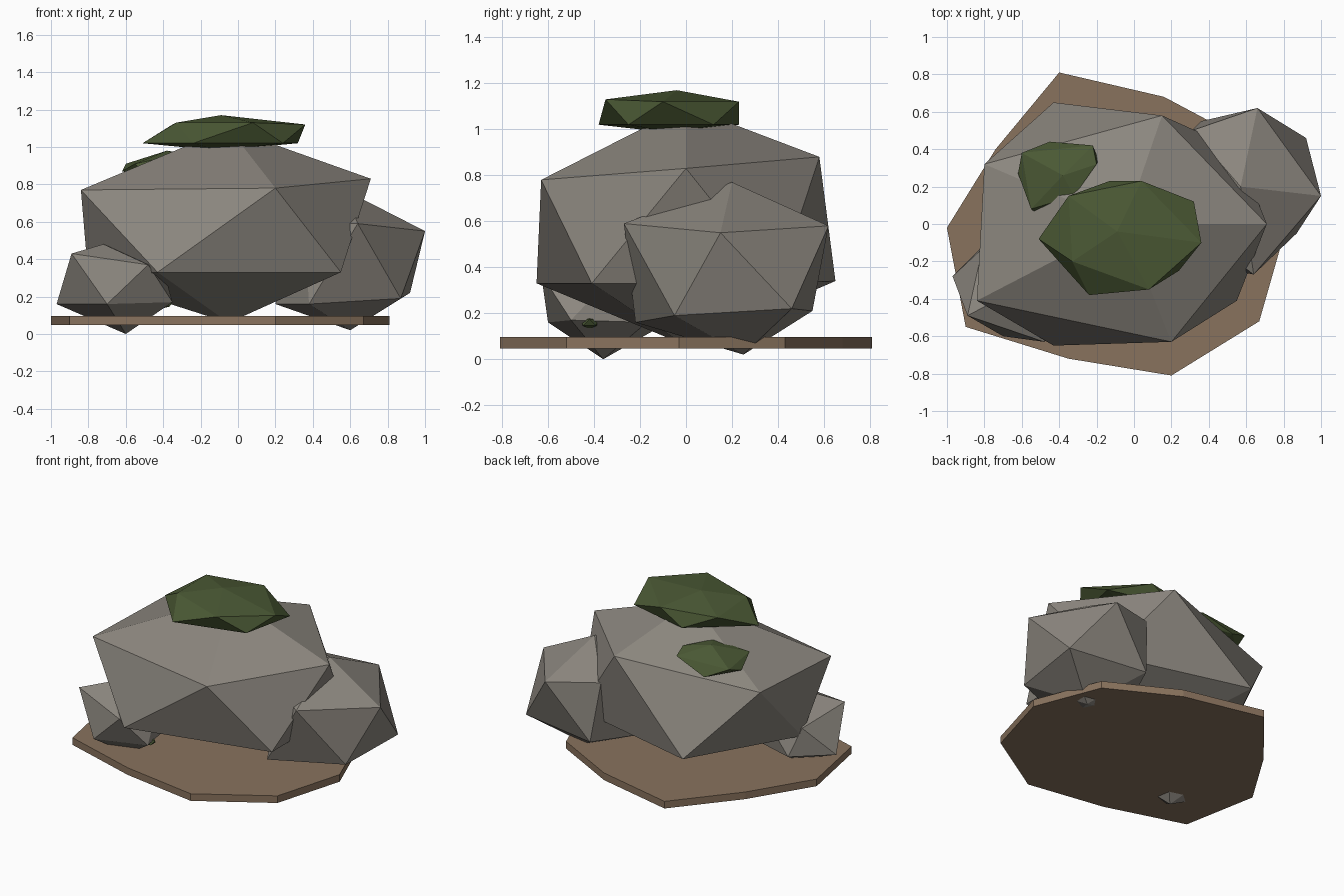
import bpy
import bmesh
from mathutils import Matrix, Vector

old_cube = bpy.data.objects.get("Cube")
if old_cube:
    bpy.data.objects.remove(old_cube, do_unlink=True)


def make_material(name, color):
    material = bpy.data.materials.new(name)
    material.use_nodes = True
    material.diffuse_color = (*color, 1)
    shader = material.node_tree.nodes["Principled BSDF"]
    shader.inputs["Base Color"].default_value = (*color, 1)
    shader.inputs["Roughness"].default_value = 0.9
    return material


stone = make_material("warm grey stone", (0.26, 0.24, 0.21))
earth = make_material("brown earth", (0.25, 0.17, 0.11))
moss = make_material("dark green moss", (0.07, 0.1, 0.035))


def finish(bm, name, material):
    bmesh.ops.recalc_face_normals(bm, faces=bm.faces)
    mesh = bpy.data.meshes.new(name)
    bm.to_mesh(mesh)
    bm.free()
    mesh.materials.append(material)
    obj = bpy.data.objects.new(name, mesh)
    bpy.context.collection.objects.link(obj)
    return obj


def boulder(name, material, bottom, lower_ring, upper_ring, top):
    """Icosphere whose corners are pulled out into an irregular lump.
    Both rings run counter-clockwise; corners are in hundredths."""
    bm = bmesh.new()
    bmesh.ops.create_icosphere(bm, subdivisions=1, radius=1)
    # match corners by direction from the lowest, through the rings, to the top
    corners = [Vector(c) / 100 for c in (bottom, *lower_ring, *upper_ring, top)]
    bm.verts.ensure_lookup_table()
    for vert, corner in zip(bm.verts, corners):
        vert.co = corner
    return finish(bm, name, material)


# Ground slab: irregular outline pulled up into a thin disc
outline = [(0.81, -0.03), (0.63, 0.43), (0.16, 0.68), (-0.4, 0.81), (-0.74, 0.4),
           (-1, -0.02), (-0.9, -0.55), (-0.35, -0.72), (0.2, -0.81), (0.67, -0.52)]
bm = bmesh.new()
base = bm.faces.new([bm.verts.new((x, y, 0.047)) for x, y in outline])
raised = bmesh.ops.extrude_face_region(bm, geom=[base], use_keep_orig=True)
bmesh.ops.translate(bm, vec=(0, 0, 0.05),
                    verts=[v for v in raised["geom"] if isinstance(v, bmesh.types.BMVert)])
finish(bm, "ground_slab", earth)

# Stones
boulder("main_boulder", stone, (-5, 0, 6),
        [(55, -41, 33), (-43, -65, 33), (-80, -14, 30), (-43, 65, 34), (55, 40, 33)],
        [(20, -63, 78), (-84, -41, 77), (-80, 32, 78), (15, 58, 88), (71, 0, 83)],
        (-5, 0, 110))
boulder("side_boulder", stone, (60, 25, 2),
        [(87, -5, 19), (38, -22, 16), (20, 15, 16), (36, 55, 21), (92, 46, 22)],
        [(64, -27, 59), (35, -5, 60), (31, 50, 62), (66, 62, 58), (100, 15, 55)],
        (57, 20, 77))
boulder("small_boulder", stone, (-60, -36, 0),
        [(-35, -50, 17), (-70, -60, 16), (-97, -28, 16), (-75, -6, 17), (-42, -17, 16)],
        [(-48, -63, 37), (-89, -49, 43), (-81, -13, 36), (-55, -10, 37), (-40, -33, 35)],
        (-72, -40, 48))

# Moss
boulder("top_moss", moss, (-10, -3, 98),
        [(24, -25, 102), (-24, -38, 102), (-51, -8, 102), (-13, 23, 102), (32, 12, 102)],
        [(8, -35, 113), (-33, -20, 113), (-35, 15, 112), (4, 23, 112), (36, -10, 112)],
        (-9, -4, 117))
boulder("back_moss", moss, (-42, 25, 82),
        [(-30, 18, 86), (-51, 5, 87), (-62, 27, 87), (-45, 44, 84), (-19, 34, 88)],
        [(-32, 15, 96), (-55, 8, 91), (-60, 38, 91), (-22, 42, 92), (-20, 32, 95)],
        (-38, 26, 98))

# Little moss tuft low on the small boulder
bm = bmesh.new()
bmesh.ops.create_icosphere(bm, subdivisions=1, radius=1)
bmesh.ops.transform(bm, verts=bm.verts, matrix=Matrix.LocRotScale(
    Vector((-0.43, -0.42, 0.16)), None, Vector((0.09, 0.05, 0.03))))
finish(bm, "low_moss", moss)
